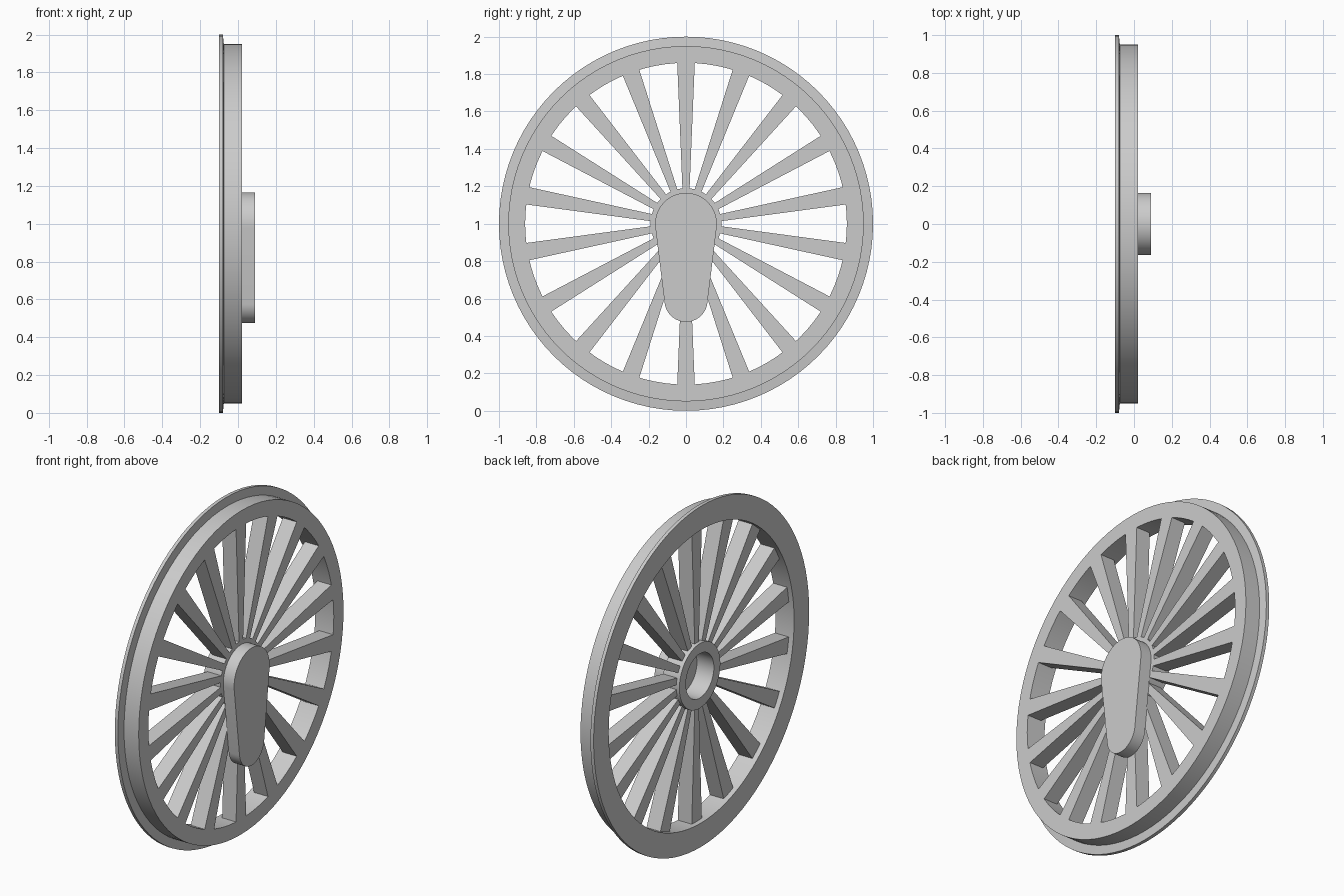
import bpy, bmesh, math

if "Cube" in bpy.data.objects:
    bpy.data.objects.remove(bpy.data.objects["Cube"])

mat = bpy.data.materials.new("steel grey")
mat.diffuse_color = (0.6, 0.6, 0.6, 1)
mat.use_nodes = True
mat.node_tree.nodes["Principled BSDF"].inputs["Base Color"].default_value = mat.diffuse_color
CZ = 1.0      # axle height
FRONT = 0.02  # shared front plane of rim, spokes and hub


def finish(bm, name, angle=35):
    bmesh.ops.recalc_face_normals(bm, faces=bm.faces)
    me = bpy.data.meshes.new(name)
    bm.to_mesh(me)
    bm.free()
    me.materials.append(mat)
    ob = bpy.data.objects.new(name, me)
    bpy.context.collection.objects.link(ob)
    bpy.ops.object.select_all(action='DESELECT')
    ob.select_set(True)
    bpy.context.view_layer.objects.active = ob
    bpy.ops.object.shade_smooth_by_angle(angle=math.radians(angle))
    return ob


def ring(name, profile, n=96):
    """Revolve a closed (radius, x) profile around the axle."""
    bm = bmesh.new()
    loops = []
    for i in range(n):
        a = 2 * math.pi * i / n
        loops.append([bm.verts.new((x, r * math.sin(a), CZ + r * math.cos(a)))
                      for r, x in profile])
    m = len(profile)
    for i in range(n):
        p, q = loops[i], loops[(i + 1) % n]
        for j in range(m):
            k = (j + 1) % m
            bm.faces.new((p[j], p[k], q[k], q[j]))
    return finish(bm, name)


def prism(bm, outline, x0, x1):
    """Extrude a (y, z) outline along x; returns the front face."""
    back = [bm.verts.new((x0, y, z)) for y, z in outline]
    front = [bm.verts.new((x1, y, z)) for y, z in outline]
    n = len(outline)
    bm.faces.new(back[::-1])
    for i in range(n):
        j = (i + 1) % n
        bm.faces.new((back[i], back[j], front[j], front[i]))
    return bm.faces.new(front)


# Rim with tread and thin flange
ring("rim", [(0.86, FRONT), (0.95, FRONT), (0.95, -0.075), (1.0, -0.08),
             (1.0, -0.1), (0.86, -0.1)])

# Hub collar with open bore
ring("hub", [(0.13, FRONT), (0.19, FRONT), (0.19, -0.09), (0.13, -0.09)], 48)

# Eighteen tapered spokes
bm = bmesh.new()
for i in range(18):
    a = math.radians(20 * i)
    pts = []
    for w, r in ((-0.019, 0.185), (0.019, 0.185), (0.047, 0.863), (-0.047, 0.863)):
        pts.append((w * math.cos(a) + r * math.sin(a),
                    CZ - w * math.sin(a) + r * math.cos(a)))
    prism(bm, pts, -0.07, FRONT)
finish(bm, "spokes")

# Teardrop crank boss: big arc on the axle, small arc at the pin
R, r, d = 0.165, 0.115, 0.41
t = math.asin((R - r) / d)
outline = []
for rad, cz, a0, a1 in ((R, CZ, -t, math.pi + t),
                        (r, CZ - d, math.pi + t, 2 * math.pi - t)):
    for i in range(25):
        a = a0 + (a1 - a0) * i / 24
        outline.append((rad * math.cos(a), cz + rad * math.sin(a)))
bm = bmesh.new()
face = prism(bm, outline, FRONT, 0.09)
bmesh.ops.bevel(bm, geom=list(face.edges), offset=0.014, segments=3,
                profile=0.5, affect='EDGES')
finish(bm, "crank_boss")
